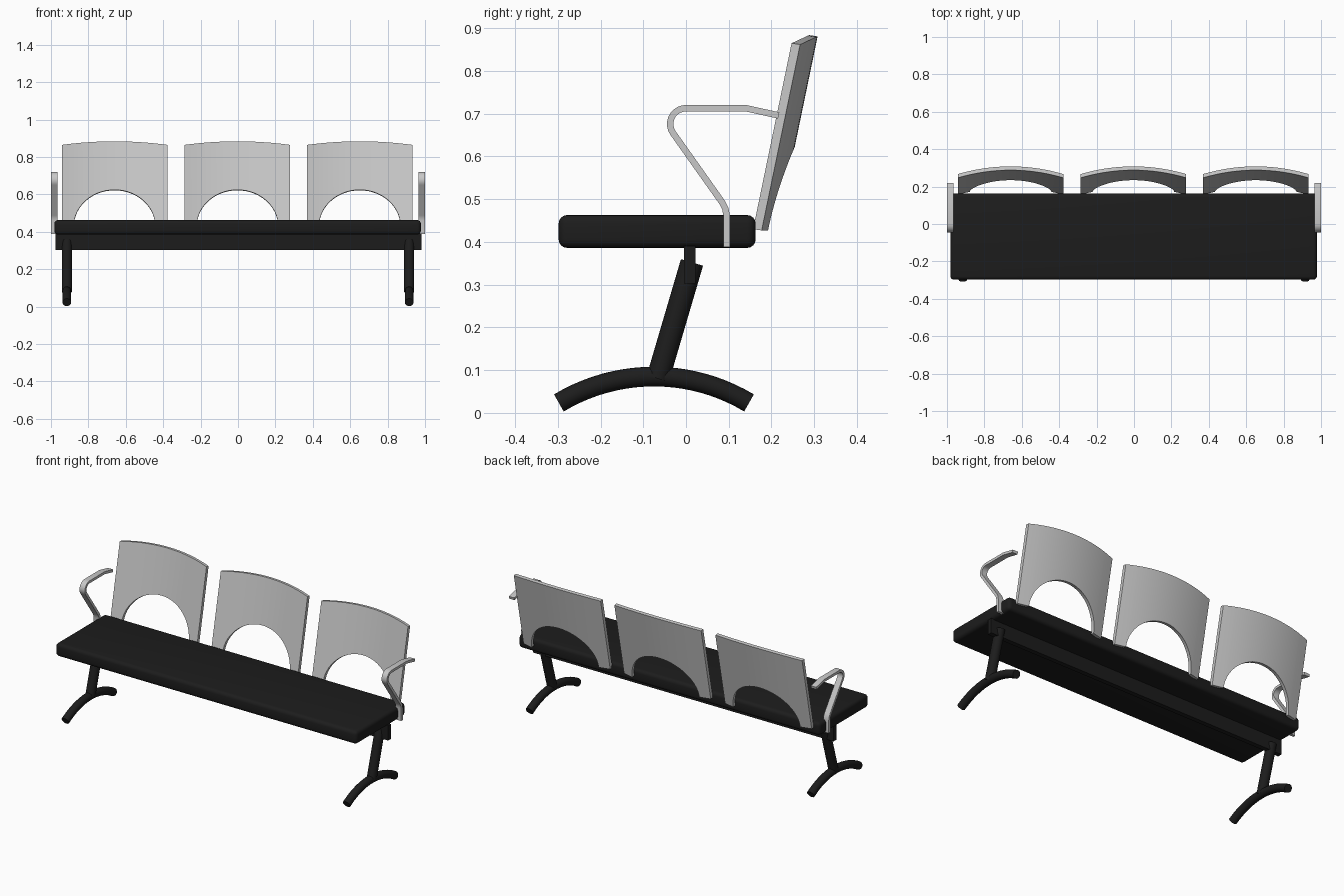
import bpy, bmesh
from math import sin, cos, pi, radians
from mathutils import Vector

cube = bpy.data.objects.get("Cube")
if cube:
    bpy.data.objects.remove(cube, do_unlink=True)


def material(name, value):
    m = bpy.data.materials.new(name)
    m.use_nodes = True
    colour = (value, value, value, 1)
    m.diffuse_color = colour
    m.node_tree.nodes["Principled BSDF"].inputs["Base Color"].default_value = colour
    return m


black = material("black", 0.012)
grey = material("light grey", 0.58)


def finish(name, bm, mat):
    bmesh.ops.recalc_face_normals(bm, faces=bm.faces)
    mesh = bpy.data.meshes.new(name)
    bm.to_mesh(mesh)
    bm.free()
    mesh.materials.append(mat)
    ob = bpy.data.objects.new(name, mesh)
    bpy.context.collection.objects.link(ob)
    bpy.ops.object.select_all(action='DESELECT')
    ob.select_set(True)
    bpy.context.view_layer.objects.active = ob
    bpy.ops.object.shade_smooth_by_angle(angle=radians(35))


def box(name, lo, hi, mat, bevel=0):
    bm = bmesh.new()
    bmesh.ops.create_cube(bm, size=1)
    for v in bm.verts:
        v.co = [(a + b) / 2 + c * (b - a) for a, b, c in zip(lo, hi, v.co)]
    if bevel:
        bmesh.ops.bevel(bm, geom=bm.edges[:], offset=bevel, segments=4,
                        profile=0.5, affect='EDGES')
    finish(name, bm, mat)


def skin(bm, rings):
    """Join closed rings of vertices into a capped solid."""
    k = len(rings[0])
    for r, s in zip(rings, rings[1:]):
        for j in range(k):
            bm.faces.new((r[j], r[(j + 1) % k], s[(j + 1) % k], s[j]))
    bm.faces.new(rings[0])
    bm.faces.new(rings[-1])


def sweep(name, x, path, section, mat):
    """Sweep a section (across x, across path) along a path in the yz plane."""
    bm = bmesh.new()
    pts = [Vector(p) for p in path]
    rings = []
    for i, p in enumerate(pts):
        before = (p - pts[i - 1]).normalized() if i else (pts[1] - p).normalized()
        after = (pts[i + 1] - p).normalized() if i + 1 < len(pts) else before
        t = (before + after).normalized()
        n = Vector((-t.y, t.x)) / t.dot(before)
        rings.append([bm.verts.new((x + a, p.x + n.x * b, p.y + n.y * b))
                      for a, b in section])
    skin(bm, rings)
    finish(name, bm, mat)


def disc(r, n=20):
    return [(r * cos(2 * pi * i / n), r * sin(2 * pi * i / n)) for i in range(n)]


def arc(cy, cz, r, start, end, n):
    angles = [radians(start + (end - start) * i / n) for i in range(n + 1)]
    return [(cy + r * cos(a), cz + r * sin(a)) for a in angles]


def backrest(name, cx):
    """Bowed, leaning panel with an arched cut-out at the bottom."""
    half, hole, foot, thick = 0.282, 0.218, 0.43, 0.02
    n = 28
    inner = [(-hole * cos(pi * i / n), foot + 0.195 * sin(pi * i / n))
             for i in range(n + 1)]
    side = [(-half, foot), (-0.25, foot)]
    columns = side + inner + [(-u, z) for u, z in reversed(side)]
    bm = bmesh.new()
    rings = []
    for u, low in columns:
        bow = 1 - (u / half) ** 2
        top = 0.865 + 0.019 * bow
        ring = []
        for z, back in ((low, 0), (top, 0), (top, 1), (low, 1)):
            y = 0.157 + 0.207 * (z - foot) + 0.037 * bow + thick * back
            ring.append(bm.verts.new((cx + u, y, z - 0.003 * back)))
        rings.append(ring)
    skin(bm, rings)
    finish(name, bm, grey)


# Seat and supporting beam
box("seat", (-0.982, -0.298, 0.386), (0.978, 0.163, 0.463), black, 0.02)
box("beam", (-0.975, -0.005, 0.303), (0.98, 0.022, 0.39), black)

# Three backrests
for label, cx in (("right", -0.66), ("middle", -0.003), ("left", 0.651)):
    backrest(label + "_backrest", cx)

# Legs, curved feet and armrests on both ends
bar = [(-0.0175, -0.0075), (0.0175, -0.0075), (0.0175, 0.0075), (-0.0175, 0.0075)]
arm_path = ([(0.095, 0.388), (0.095, 0.462), (0.092, 0.478), (0.085, 0.492)]
            + arc(0.0, 0.676, 0.037, 215, 90, 9)
            + [(0.14, 0.713), (0.217, 0.696)])
for label, s in (("right", -1), ("left", 1)):
    sweep(label + "_leg", s * 0.915, [(-0.066, 0.08), (0.014, 0.352)],
          disc(0.027), black)
    sweep(label + "_foot", s * 0.915, arc(-0.075, -0.347, 0.432, 121, 59, 20),
          disc(0.023), black)
    sweep(label + "_armrest", s * 0.9825, arm_path, bar, grey)
